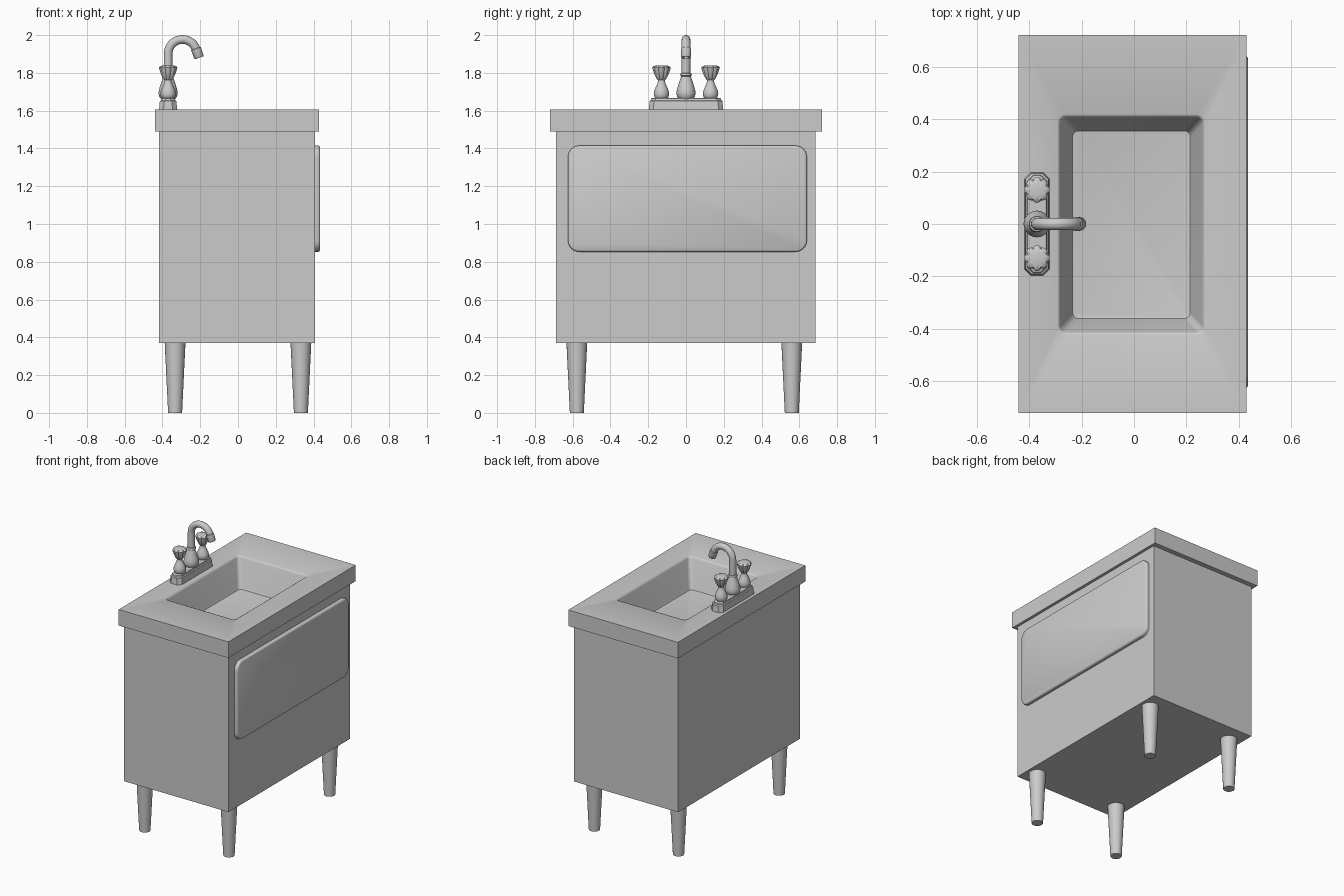
import bpy, bmesh, math
from mathutils import Vector

old = bpy.data.objects.get("Cube")
if old:
    bpy.data.objects.remove(old, do_unlink=True)

grey = bpy.data.materials.new("plain_grey")
grey.use_nodes = True
COLOUR = (0.6, 0.6, 0.6, 1)
grey.diffuse_color = COLOUR
grey.node_tree.nodes["Principled BSDF"].inputs["Base Color"].default_value = COLOUR


def finish(name, bm, smooth=None):
    mesh = bpy.data.meshes.new(name)
    bm.to_mesh(mesh)
    bm.free()
    mesh.materials.append(grey)
    obj = bpy.data.objects.new(name, mesh)
    bpy.context.collection.objects.link(obj)
    if smooth:
        bpy.ops.object.select_all(action='DESELECT')
        obj.select_set(True)
        bpy.context.view_layer.objects.active = obj
        bpy.ops.object.shade_smooth_by_angle(angle=math.radians(smooth))
    return obj


def loft(name, loops, smooth=None):
    """Closed skin through loops of equal length, capped at both ends."""
    bm = bmesh.new()
    rings = [[bm.verts.new(p) for p in loop] for loop in loops]
    n = len(rings[0])
    for a, b in zip(rings, rings[1:]):
        for i in range(n):
            j = (i + 1) % n
            bm.faces.new((a[i], a[j], b[j], b[i]))
    bm.faces.new(rings[0])
    bm.faces.new(rings[-1])
    bmesh.ops.remove_doubles(bm, verts=bm.verts, dist=1e-5)
    bmesh.ops.recalc_face_normals(bm, faces=bm.faces)
    return finish(name, bm, smooth)


def rounded(u0, u1, v0, v1, r, steps=6):
    """Rounded rectangle as 2D points; one step gives chamfered corners."""
    corners = ((u1 - r, v1 - r), (u0 + r, v1 - r), (u0 + r, v0 + r), (u1 - r, v0 + r))
    pts = []
    for q, (cu, cv) in enumerate(corners):
        for s in range(steps + 1):
            a = math.pi / 2 * (q + s / steps)
            pts.append((cu + r * math.cos(a), cv + r * math.sin(a)))
    return pts


def flat(z, *args):
    return [(u, v, z) for u, v in rounded(*args)]


def turned(name, x, y, profile, sides=24, lobes=0, depth=0.0, smooth=40):
    """Turned part from (radius, z) pairs, optionally fluted."""
    loops = []
    for r, z in profile:
        loop = []
        for i in range(sides):
            a = math.tau * i / sides
            k = r * (1 - depth + depth * abs(math.cos(a * lobes / 2)) * 2) if lobes else r
            loop.append((x + k * math.cos(a), y + k * math.sin(a), z))
        loops.append(loop)
    return loft(name, loops, smooth)


# Cabinet, open at the top so the basin can hang inside
bm = bmesh.new()
bmesh.ops.create_cube(bm, size=1)
for v in bm.verts:
    v.co = Vector((v.co.x * 0.826 - 0.005, v.co.y * 1.375 - 0.002, v.co.z * 1.12 + 0.93))
bmesh.ops.delete(bm, geom=[f for f in bm.faces if f.normal.z > 0.5], context='FACES_ONLY')
finish("cabinet", bm)

# Countertop with the sunken basin in one skin
slab = (-0.44, 0.428, -0.72, 0.72, 0)
loft("countertop_basin", [
    flat(1.375, -0.25, 0.23, -0.375, 0.37, 0.03),
    flat(1.49, -0.30, 0.28, -0.43, 0.425, 0.03),
    flat(1.49, *slab),
    flat(1.605, *slab),
    flat(1.605, -0.292, 0.272, -0.424, 0.418, 0.03),
    flat(1.602, -0.286, 0.266, -0.417, 0.411, 0.027),
    flat(1.592, -0.281, 0.261, -0.411, 0.406, 0.025),
    flat(1.41, -0.24, 0.22, -0.366, 0.361, 0.025),
    flat(1.397, -0.234, 0.214, -0.36, 0.355, 0.022),
    flat(1.395, -0.226, 0.206, -0.352, 0.347, 0.018),
], 40)

# Raised panel with a softened front edge
panel = []
for x, inset in ((0.405, 0), (0.425, 0), (0.431, 0.003), (0.434, 0.009)):
    outline = rounded(-0.625 + inset, 0.64 - inset, 0.853 + inset, 1.415 - inset, 0.06 - inset)
    panel.append([(x, u, v) for u, v in outline])
loft("front_panel", panel, 50)

# Tapered legs
for x, side in ((-0.333, "back"), (0.333, "front")):
    for y, end in ((-0.578, "right"), (0.56, "left")):
        turned(f"{side}_{end}_leg", x, y, [(0.037, 0), (0.055, 0.372)])

# Tap base plate with chamfered corners
CX = -0.37
base = []
for z, i in ((1.603, 0), (1.65, 0.004), (1.655, 0.010), (1.665, 0.012), (1.668, 0.018)):
    base.append([(u, v, z) for u, v in rounded(-0.418 + i, -0.322 - i, -0.197 + i, 0.197 - i, 0.024, 1)])
loft("tap_base", base)

# Handles: bulb, neck and fluted knob
for y, side in ((-0.13, "right"), (0.13, "left")):
    turned(f"{side}_handle_stem", CX, y, [
        (0.028, 1.66), (0.037, 1.672), (0.041, 1.688), (0.038, 1.706),
        (0.029, 1.727), (0.021, 1.745), (0.018, 1.758), (0.018, 1.775)])
    turned(f"{side}_handle_knob", CX, y, [
        (0.018, 1.762), (0.026, 1.772), (0.036, 1.795), (0.044, 1.82),
        (0.046, 1.828), (0.040, 1.836), (0.022, 1.84)], 48, 8, 0.07)

# Spout bulb and collar
turned("spout_bulb", CX, 0, [
    (0.036, 1.66), (0.046, 1.672), (0.051, 1.692), (0.048, 1.712), (0.039, 1.742),
    (0.030, 1.768), (0.026, 1.782), (0.030, 1.785), (0.031, 1.792), (0.028, 1.798), (0.02, 1.8)])


def tube(name, stations, sides=20):
    """Round tube in the xz plane from (x, z, heading, radius) stations."""
    loops = []
    for x, z, h, r in stations:
        across = Vector((-math.sin(h), 0, math.cos(h)))
        loops.append([Vector((x, 0, z)) + r * (across * math.cos(a) + Vector((0, 1, 0)) * math.sin(a))
                      for a in (math.tau * i / sides for i in range(sides))])
    loft(name, loops, 40)


# Gooseneck and nozzle
R, AX, AZ, PIPE = 0.076, CX + 0.076, 1.901, 0.023
neck = [(CX, 1.79, math.pi / 2, PIPE)]
for i in range(17):
    a = math.radians(180 - 10 * i)
    neck.append((AX + R * math.cos(a), AZ + R * math.sin(a), a - math.pi / 2, PIPE))
tube("spout_neck", neck)
x, z, h, _ = neck[-1]
tube("spout_nozzle", [(x + d * math.cos(h), z + d * math.sin(h), h, r)
                      for d, r in ((-0.004, 0.021), (0, 0.027), (0.046, 0.026), (0.05, 0.023), (0.05, 0.017), (0.035, 0.016))])
